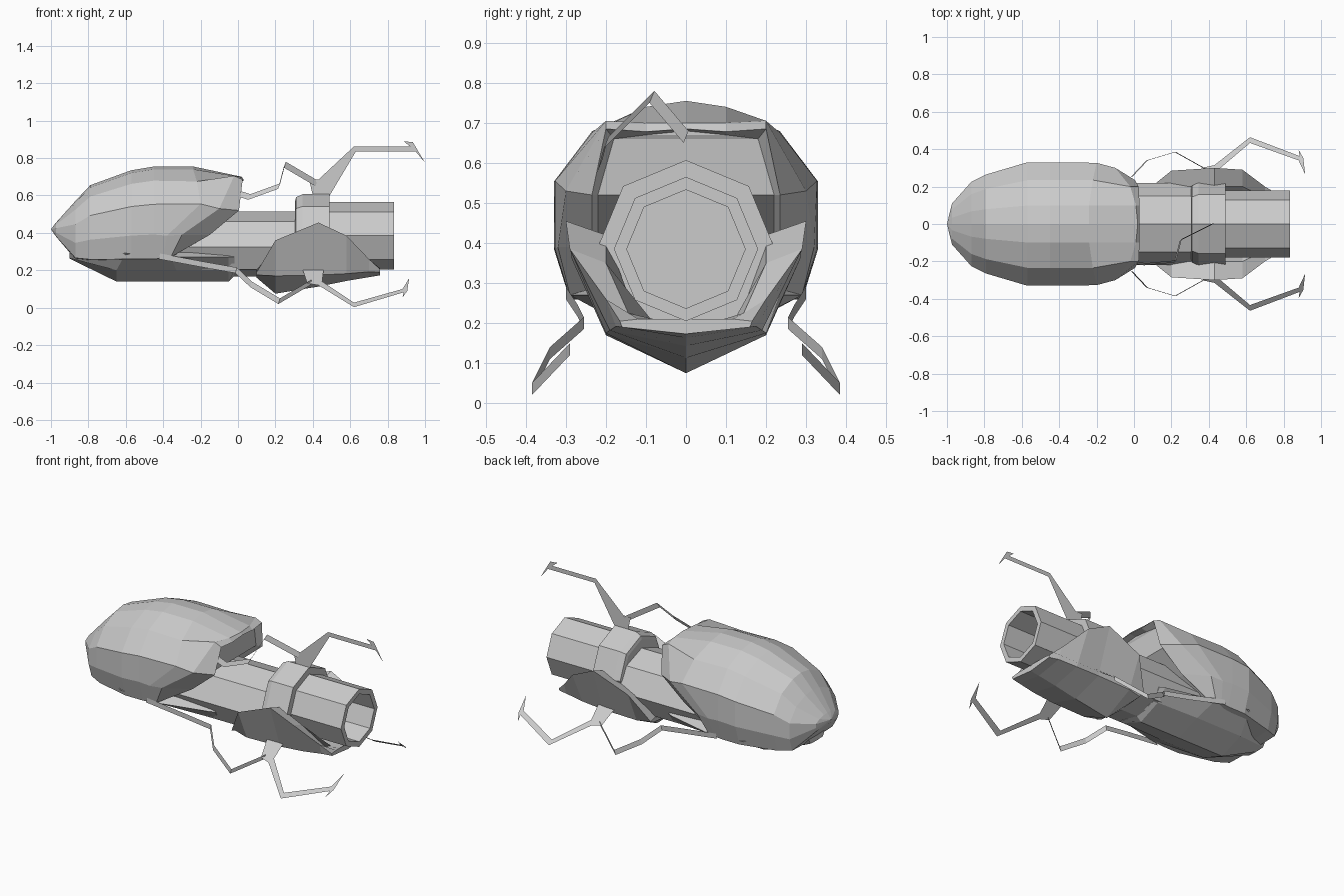
import bpy, bmesh, math
from mathutils import Vector

if "Cube" in bpy.data.objects:
    bpy.data.objects.remove(bpy.data.objects["Cube"])


def finish(bm, name, solid=True):
    bmesh.ops.remove_doubles(bm, verts=bm.verts, dist=0.0005)
    if solid:
        bmesh.ops.recalc_face_normals(bm, faces=bm.faces)
    me = bpy.data.meshes.new(name)
    bm.to_mesh(me)
    bm.free()
    ob = bpy.data.objects.new(name, me)
    bpy.context.collection.objects.link(ob)
    return ob


def loft(name, half_rings):
    """Skin closed rings; each ring is its +y half, listed from top to bottom centre."""
    bm = bmesh.new()
    rings = []
    for half in half_rings:
        full = list(half) + [(x, -y, z) for x, y, z in half[-2:0:-1]]
        rings.append([bm.verts.new(p) for p in full])
    n = len(rings[0])
    for a, b in zip(rings, rings[1:]):
        for i in range(n):
            bm.faces.new((a[i], a[(i + 1) % n], b[(i + 1) % n], b[i]))
    # caps made of strips running from left to right
    for r in (rings[0], rings[-1]):
        h = n // 2
        bm.faces.new((r[0], r[1], r[-1]))
        for i in range(1, h - 1):
            bm.faces.new((r[i], r[i + 1], r[n - i - 1], r[n - i]))
        bm.faces.new((r[h - 1], r[h], r[h + 1]))
    return finish(bm, name)


def octagon(x, r, cz=0.385):
    return [(x, r * math.sin(k * math.pi / 4), cz + r * math.cos(k * math.pi / 4)) for k in range(5)]


def sheet(name, outline, place):
    bm = bmesh.new()
    f = bm.faces.new([bm.verts.new(place(x, z)) for x, z in outline])
    bmesh.ops.triangulate(bm, faces=[f])
    return finish(bm, name, False)


def ribbon(name, path, offset):
    bm = bmesh.new()
    o = Vector(offset) / 2
    pairs = [(bm.verts.new(Vector(p) + o), bm.verts.new(Vector(p) - o)) for p in path]
    for (a, b), (c, d) in zip(pairs, pairs[1:]):
        bm.faces.new((a, b, d, c))
    return finish(bm, name, False)


# Rounded rear shell with a slanted, thick-rimmed front
section = [(0, 1), (.3, .97), (.71, .85), (1, .6), (1, .28), (.88, .02), (0, 0)]
stations = [(-1, .0, .42, .42), (-.973, .11, .455, .38), (-.87, .225, .57, .26),
            (-.79, .265, .655, .25), (-.57, .33, .735, .25), (-.45, .33, .755, .25)]
shell = [[(x, w * sy, zb + (zt - zb) * sz) for sy, sz in section] for x, w, zt, zb in stations]
shell.append([(-.24, 0, .755), (-.24, .1, .74), (-.22, .235, .675), (-.2, .327, .555),
              (-.38, .327, .385), (-.4, .29, .265), (-.4, 0, .25)])
shell.append([(.02, 0, .70), (.01, .1, .70), (-.02, .2, .705), (-.1, .3, .53),
              (-.3, .32, .39), (-.36, .29, .27), (-.37, 0, .25)])
shell.append([(.03, 0, .685), (.03, .1, .678), (.025, .2, .685), (.005, .235, .52),
              (-.15, .235, .39), (-.34, .25, .28), (-.36, 0, .26)])
shell.append([(-.01, 0, .68), (-.01, .1, .67), (-.015, .18, .66), (-.03, .22, .52),
              (-.18, .22, .4), (-.35, .24, .285), (-.365, 0, .265)])
loft("rear_shell", shell)

# V-bottomed housing below the shell
loft("lower_housing", [
    [(-.9, 0, .37), (-.9, .1, .33), (-.9, .06, .265), (-.9, 0, .262)],
    [(-.6, 0, .36), (-.6, .3, .29), (-.65, .16, .2), (-.65, 0, .14)],
    [(-.36, 0, .36), (-.36, .29, .27), (-.33, .16, .2), (-.33, 0, .14)],
    [(-.05, 0, .36), (-.05, .215, .27), (-.05, .15, .2), (-.05, 0, .14)],
    [(-.02, 0, .34), (-.02, .2, .27), (-.02, .15, .2), (-.02, 0, .17)]])


# Central barrel, collar and hollow muzzle
def barrel_ring(x):
    return [(x, 0, .515), (x, .15, .462), (x, .22, .325), (x, .16, .205), (x, 0, .168)]


loft("barrel", [barrel_ring(-.35), barrel_ring(-.02), barrel_ring(.32)])
loft("collar", [octagon(.305, .185), octagon(.31, .205), octagon(.345, .222),
                octagon(.49, .222), octagon(.49, .17)])
loft("muzzle", [octagon(.45, .18), octagon(.835, .18), octagon(.835, .148), octagon(.5, .148)])


# Faceted keel cradling the barrel: outer edge, chine and bottom line per station
def keel_ring(x, top, chine, bottom):
    inner = min(.2, top[0] * .72)
    floor = min(.2, chine[1] + .02)
    return [(x, 0, floor), (x, inner * .6, floor + .008), (x, inner, max(floor + .01, top[1] - .035)),
            (x, *top), (x, *chine), (x, 0, bottom)]


loft("front_keel", [keel_ring(*k) for k in (
    (.1, (.205, .19), (.17, .175), .16),
    (.2, (.285, .36), (.2, .17), .075),
    (.43, (.3, .455), (.2, .175), .113),
    (.58, (.29, .385), (.19, .182), .143),
    (.70, (.2, .26), (.175, .192), .163),
    (.76, (.165, .205), (.16, .19), .173))])

# Upper claw, a thin plate on the centre plane, with its bent link
sheet("upper_claw", [(.40, .6), (.49, .6), (.49, .685), (.63, .835), (.95, .835), (1, .775),
                     (.935, .885), (.885, .89), (.92, .862), (.62, .862), (.43, .685),
                     (.38, .685), (.41, .65)], lambda x, z: (x, 0, z))
ribbon("upper_link", [(-.06, -.2, .63), (.06, -.215, .592), (.22, -.2, .65),
                      (.25, -.085, .765), (.42, 0, .665)], (.012, .012, .03))

# Lower claws and links, mirrored left and right
claw = [(.34, .22), (.46, .22), (.45, .14), (.62, .027), (.88, .1), (.915, .158), (.905, .09),
        (.88, .055), (.885, .082), (.62, .003), (.43, .12), (.37, .13)]
link = [(-.42, .3, .275), (-.18, .27, .23), (-.01, .255, .2), (.07, .34, .125),
        (.22, .385, .035), (.39, .29, .135)]
for side, s in (("left", 1), ("right", -1)):
    sheet(side + "_lower_claw", claw, lambda x, z: (x, s * (.2 + (.21 - z) * 1.275), z))
    ribbon(side + "_lower_link", [(x, s * y, z) for x, y, z in link], (.008, 0, .03))
